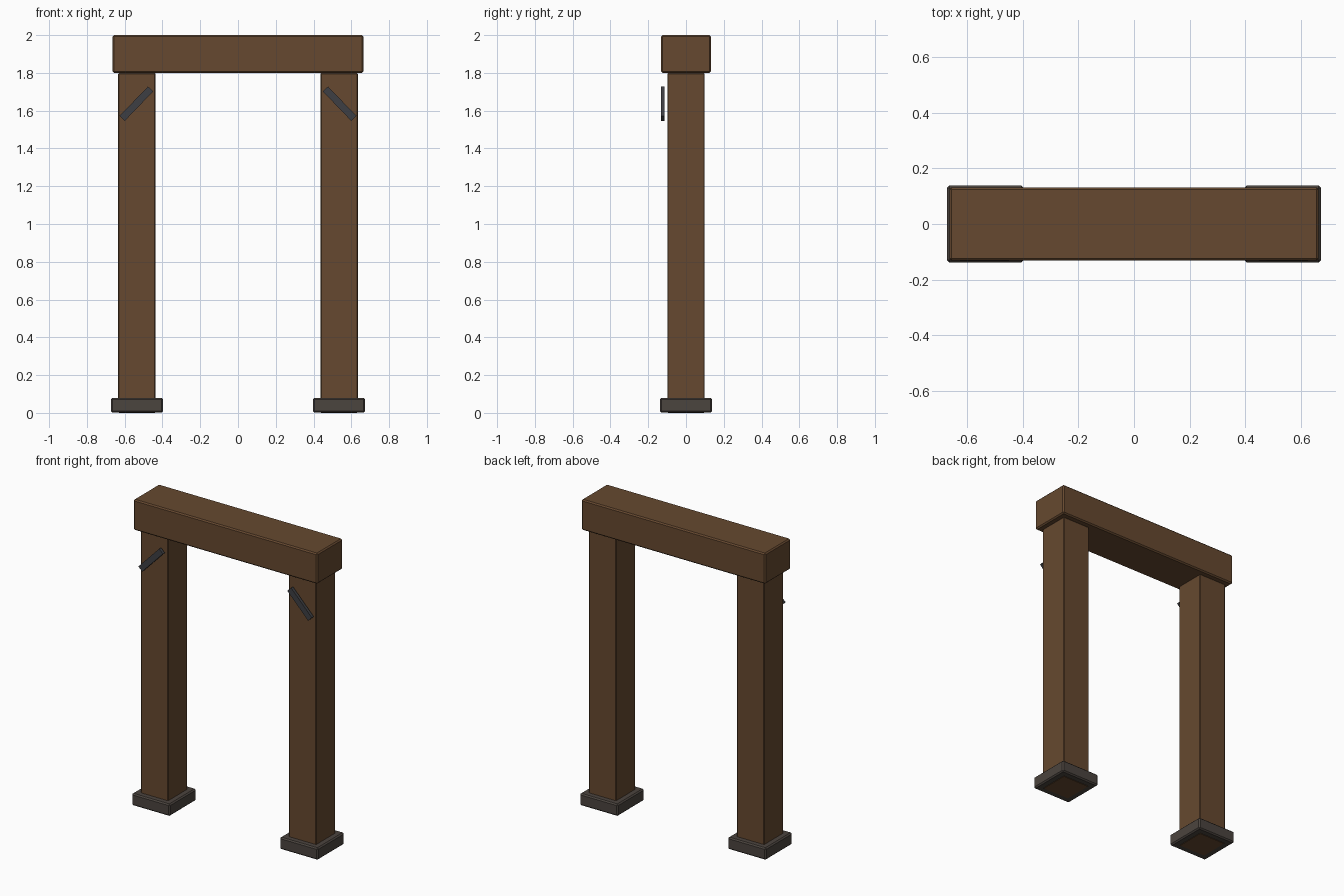
import bpy
import math

cube = bpy.data.objects.get("Cube")
if cube:
    bpy.data.objects.remove(cube, do_unlink=True)


def material(name, rgb):
    mat = bpy.data.materials.new(name)
    mat.use_nodes = True
    colour = (*rgb, 1.0)
    mat.diffuse_color = colour
    mat.node_tree.nodes["Principled BSDF"].inputs["Base Color"].default_value = colour
    return mat


wood = material("brown wood", (0.133, 0.066, 0.029))
stone = material("grey stone", (0.071, 0.058, 0.049))
iron = material("dark iron", (0.048, 0.049, 0.056))


def box(name, centre, size, mat, bevel=0.0, tilt=0.0):
    bpy.ops.mesh.primitive_cube_add(size=1, location=centre, rotation=(0, tilt, 0))
    obj = bpy.context.object
    obj.name = name
    obj.scale = size
    bpy.ops.object.transform_apply(location=False, rotation=False, scale=True)
    obj.data.materials.append(mat)
    if bevel:
        mod = obj.modifiers.new("soft edges", "BEVEL")
        mod.width = bevel
        mod.segments = 1
    return obj


# Lintel across the top
box("top_beam", (0, 0, 1.9), (1.33, 0.264, 0.2), wood, 0.008)

# Post, footing and iron brace on each side
for side, s in (("left", 1), ("right", -1)):
    box(side + "_post", (s * 0.535, 0, 0.9), (0.198, 0.198, 1.8), wood, 0.005)
    box(side + "_footing", (s * 0.535, 0, 0.041), (0.276, 0.276, 0.078), stone, 0.008)
    box(side + "_brace", (s * 0.538, -0.123, 1.637), (0.216, 0.02, 0.038),
        iron, 0.0, s * math.radians(46))
